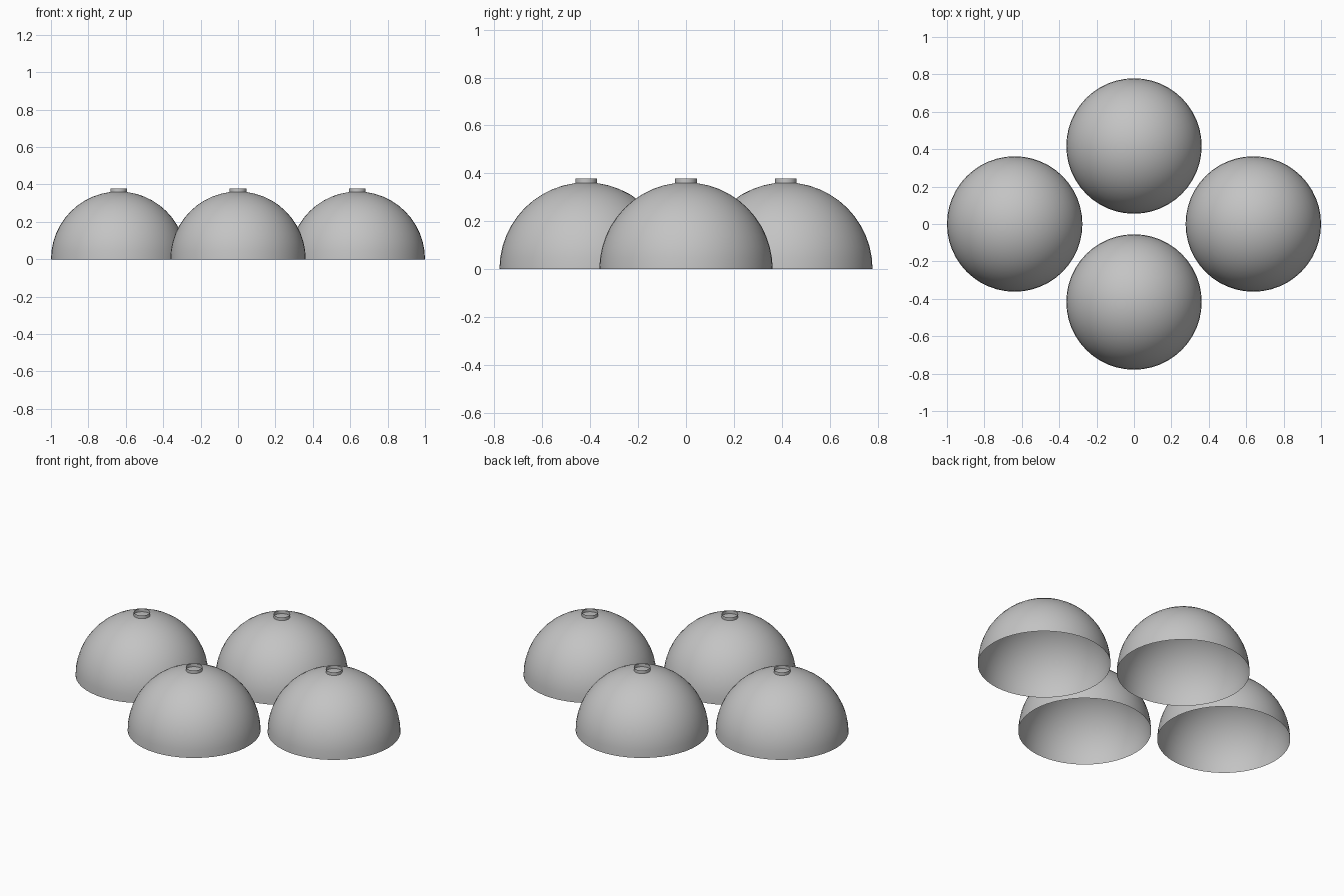
import bpy
import bmesh
import math

RADIUS = 0.362
RING_RADIUS = 0.045
RING_TOP = 0.378

cube = bpy.data.objects.get("Cube")
if cube:
    bpy.data.objects.remove(cube, do_unlink=True)

grey = bpy.data.materials.new("plain grey")
grey.use_nodes = True
grey.diffuse_color = (0.55, 0.55, 0.55, 1)
grey.node_tree.nodes["Principled BSDF"].inputs["Base Color"].default_value = (0.55, 0.55, 0.55, 1)


def add_object(name, bm, location):
    mesh = bpy.data.meshes.new(name)
    bmesh.ops.recalc_face_normals(bm, faces=bm.faces)
    for face in bm.faces:
        face.smooth = True
    bm.to_mesh(mesh)
    bm.free()
    mesh.materials.append(grey)
    obj = bpy.data.objects.new(name, mesh)
    obj.location = location
    bpy.context.collection.objects.link(obj)
    return obj


def add_dome(name, location):
    # Thin hemisphere, open underneath
    bm = bmesh.new()
    bmesh.ops.create_uvsphere(bm, u_segments=48, v_segments=24, radius=RADIUS)
    lower = [v for v in bm.verts if v.co.z < -0.001]
    bmesh.ops.delete(bm, geom=lower, context='VERTS')
    return add_object(name, bm, location)


def add_ring(name, location):
    # Short open collar standing on the crown of the dome
    bottom = math.sqrt(RADIUS ** 2 - RING_RADIUS ** 2) - 0.002
    bm = bmesh.new()
    bmesh.ops.create_cone(bm, cap_ends=False, segments=32, radius1=RING_RADIUS,
                          radius2=RING_RADIUS, depth=RING_TOP - bottom)
    bmesh.ops.translate(bm, verts=bm.verts, vec=(0, 0, (RING_TOP + bottom) / 2))
    return add_object(name, bm, location)


# Four domes in a diamond layout
spots = {
    "front": (0, -0.417, 0),
    "back": (0, 0.417, 0),
    "left": (1 - RADIUS, 0, 0),
    "right": (RADIUS - 1, 0, 0),
}
for side, spot in spots.items():
    add_dome(side + "_dome", spot)
    add_ring(side + "_top_ring", spot)
